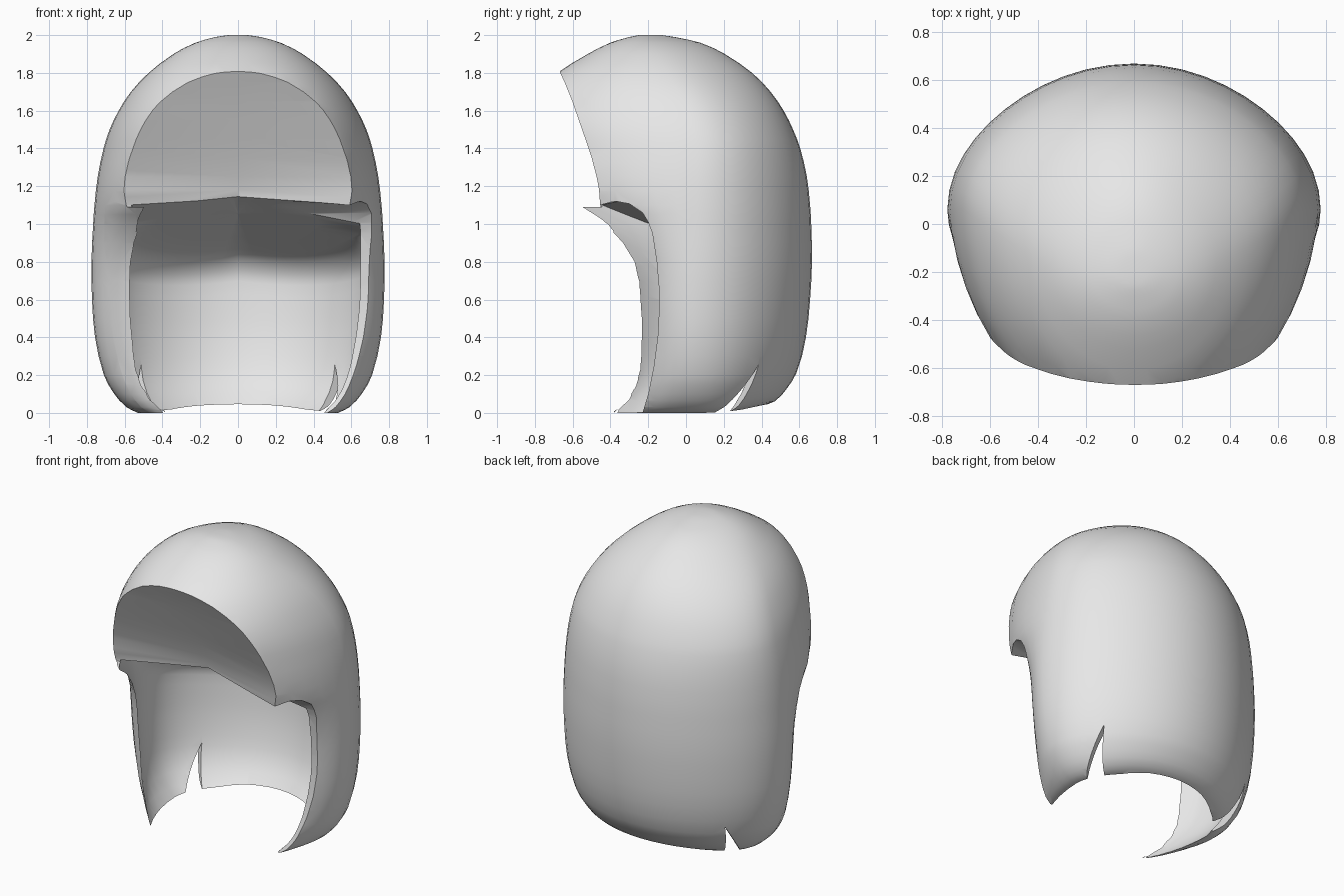
import bpy, bmesh, math

if "Cube" in bpy.data.objects:
    bpy.data.objects.remove(bpy.data.objects["Cube"])

# Shell sections: height, half width, widest y, front y, back y
ROWS = [
    (0.00, .53, .06, -.58, .40), (0.03, .59, .06, -.52, .47),
    (0.10, .655, .06, -.46, .53), (0.20, .71, .06, -.41, .585),
    (0.40, .757, .06, -.38, .635), (0.60, .773, .06, -.39, .657),
    (0.80, .776, .06, -.43, .667), (1.00, .767, .06, -.60, .663),
    (1.10, .76, .06, -.76, .657), (1.25, .743, .06, -.84, .64),
    (1.40, .712, .06, -.865, .605), (1.50, .68, .04, -.87, .567),
    (1.60, .632, .01, -.845, .517), (1.70, .567, -.04, -.775, .448),
    (1.80, .473, -.10, -.68, .35), (1.90, .342, -.16, -.52, .205),
    (1.96, .225, -.19, -.40, .075), (1.99, .12, -.20, -.30, -.06),
    (2.00, .05, -.20, -.25, -.13)]
SEG = 48


def lookup(table, z):
    """Smoothly interpolate table rows by their first value."""
    z = min(max(z, table[0][0]), table[-1][0])
    n = len(table)
    for k in range(n - 1):
        a, b = table[k], table[k + 1]
        if z <= b[0]:
            h = b[0] - a[0]
            t = (z - a[0]) / h
            p, q = table[max(k - 1, 0)], table[min(k + 2, n - 1)]
            out = []
            for c in range(1, len(a)):
                m0 = (b[c] - p[c]) / (b[0] - p[0]) * h
                m1 = (q[c] - a[c]) / (q[0] - a[0]) * h
                out.append((2*t**3 - 3*t*t + 1) * a[c] + (t**3 - 2*t*t + t) * m0
                           + (3*t*t - 2*t**3) * b[c] + (t**3 - t*t) * m1)
            return out


def section(z, i, inner=False):
    w, yc, front, back = lookup(ROWS, z)
    a = 2 * math.pi * i / SEG
    c, s = math.cos(a), math.sin(a)
    if inner:
        w -= .05 + .025 * min(1, max(0, z) / .4)
        back -= .055
        front -= .08
    r = back - yc if s > 0 else yc - front
    k = 1 - .025 * math.sin(2 * a) ** 2 if s > 0 else 1
    return w * c * k, yc + r * s * k, s


def mesh_object(name, rings):
    """Skin a stack of closed rings and cap both ends."""
    bm = bmesh.new()
    vr = [[bm.verts.new(p) for p in r] for r in rings]
    n = len(vr[0])
    for a, b in zip(vr, vr[1:]):
        for i in range(n):
            j = (i + 1) % n
            bm.faces.new((a[i], a[j], b[j], b[i]))
    for ring in (vr[0], vr[-1]):
        bm.faces.new(ring)
    bmesh.ops.recalc_face_normals(bm, faces=bm.faces)
    bmesh.ops.triangulate(bm, faces=[f for f in bm.faces if len(f.verts) > 4])
    me = bpy.data.meshes.new(name)
    bm.to_mesh(me)
    bm.free()
    ob = bpy.data.objects.new(name, me)
    bpy.context.collection.objects.link(ob)
    return ob


# Outer hood form, with its back hem slightly raised
heights = []
for a, b in zip(ROWS, ROWS[1:]):
    heights += [a[0], (a[0] + b[0]) / 2]
heights.append(2.0)
rings = []
for z in heights:
    ring = []
    for i in range(SEG):
        x, y, s = section(z, i)
        lift = .035 * max(0, s) ** 2 * max(0, 1 - z / .3)
        ring.append((x, y, z + lift))
    rings.append(ring)
hood = mesh_object("hood_shell", rings)


# Inner cavity under a sloping, ridged ceiling with a rounded rear corner
def ceiling(x, y):
    return 1.145 - .345 * (y + .31) - .16 * abs(x)


STEPS = [k / 12 * .86 for k in range(13)] + [.89, .92, .95, .975, .992, 1.0]
rings = []
for t in STEPS:
    ring = []
    u = max(0, (t - .86) / .14)
    fillet = .2 * (1 - math.sqrt(max(0, 1 - u * u)))
    for i in range(SEG):
        z = 1.0
        for _ in range(6):
            x, y, s = section(z, i, True)
            e = min(1, max(0, (y + .2) / .4))
            f = 1 - fillet * e * e * (3 - 2 * e)
            x, y = x * f, y * f
            z = -.1 + (ceiling(x, y) + .1) * t
        ring.append((x, y, z))
    rings.append(ring)
top = rings[-1]
for f in (.66, .33, .02):
    ring = []
    for x, y, z in top:
        px, py = x * f, -.05 + (y + .05) * f
        ring.append((px, py, ceiling(px, py)))
    rings.append(ring)
cavity = mesh_object("cavity_cutter", rings)

# Brow opening, deepening towards the middle of its lower edge
BROW = [(1.09, -.455), (1.18, -.46), (1.25, -.473), (1.35, -.50), (1.45, -.533),
        (1.55, -.568), (1.65, -.602), (1.75, -.643), (1.81, -.67), (2.2, -.93)]
WIDE = [(1.0, .6), (1.3, .59), (1.48, .53), (1.6, .46), (1.72, .34), (1.81, .2), (2.3, .2)]
rings = []
for z, y in BROW:
    mid = max(y, -.67 + .541 * (1.81 - z)) if z < 1.81 else y
    wide = lookup(WIDE, z)[0]
    rings.append([(-1.2, -1.5, z), (1.2, -1.5, z), (1.2, y, z), (wide, y, z),
                  (0, mid, z), (-wide, y, z), (-1.2, y, z)])
brow = mesh_object("brow_cutter", rings)

# Face opening below the brow, cut straight across
FACE = [(-1.5, -.2), (-.25, -.2), (-.23, .0), (-.20, .10), (-.17, .25), (-.15, .4),
        (-.142, .55), (-.144, .67), (-.155, .8), (-.178, .95), (-.2, 1.01), (-.23, 1.06),
        (-.30, 1.107), (-.37, 1.12), (-.40, 1.115), (-.455, 1.10), (-1.5, 1.10)]
face = mesh_object("face_cutter", [[(x, y, z) for y, z in FACE] for x in (-1.2, 1.2)])


# Pointed slits in the hem on both sides
def slit(side):
    pts = [(-.028, .255), (-.211, -.05), (-.081, -.05)]
    return mesh_object("slit_cutter", [
        [(side * (.8 * r - .6 * t), .6 * r + .8 * t, z) for t, z in pts] for r in (.2, 1.2)])


cutters = [cavity, brow, face, slit(1), slit(-1)]
bpy.context.view_layer.objects.active = hood
hood.select_set(True)
for c in cutters:
    m = hood.modifiers.new("cut", 'BOOLEAN')
    m.operation, m.solver, m.object = 'DIFFERENCE', 'EXACT', c
    bpy.ops.object.modifier_apply(modifier=m.name)
for c in cutters:
    bpy.data.objects.remove(c, do_unlink=True)

# Smooth surface with crisp rims
bpy.ops.object.shade_smooth_by_angle(angle=math.radians(35))
mat = bpy.data.materials.new("light grey")
mat.diffuse_color = (.8, .8, .8, 1)
mat.use_nodes = True
mat.node_tree.nodes["Principled BSDF"].inputs["Base Color"].default_value = mat.diffuse_color
hood.data.materials.clear()
hood.data.materials.append(mat)
for p in hood.data.polygons:
    p.material_index = 0
